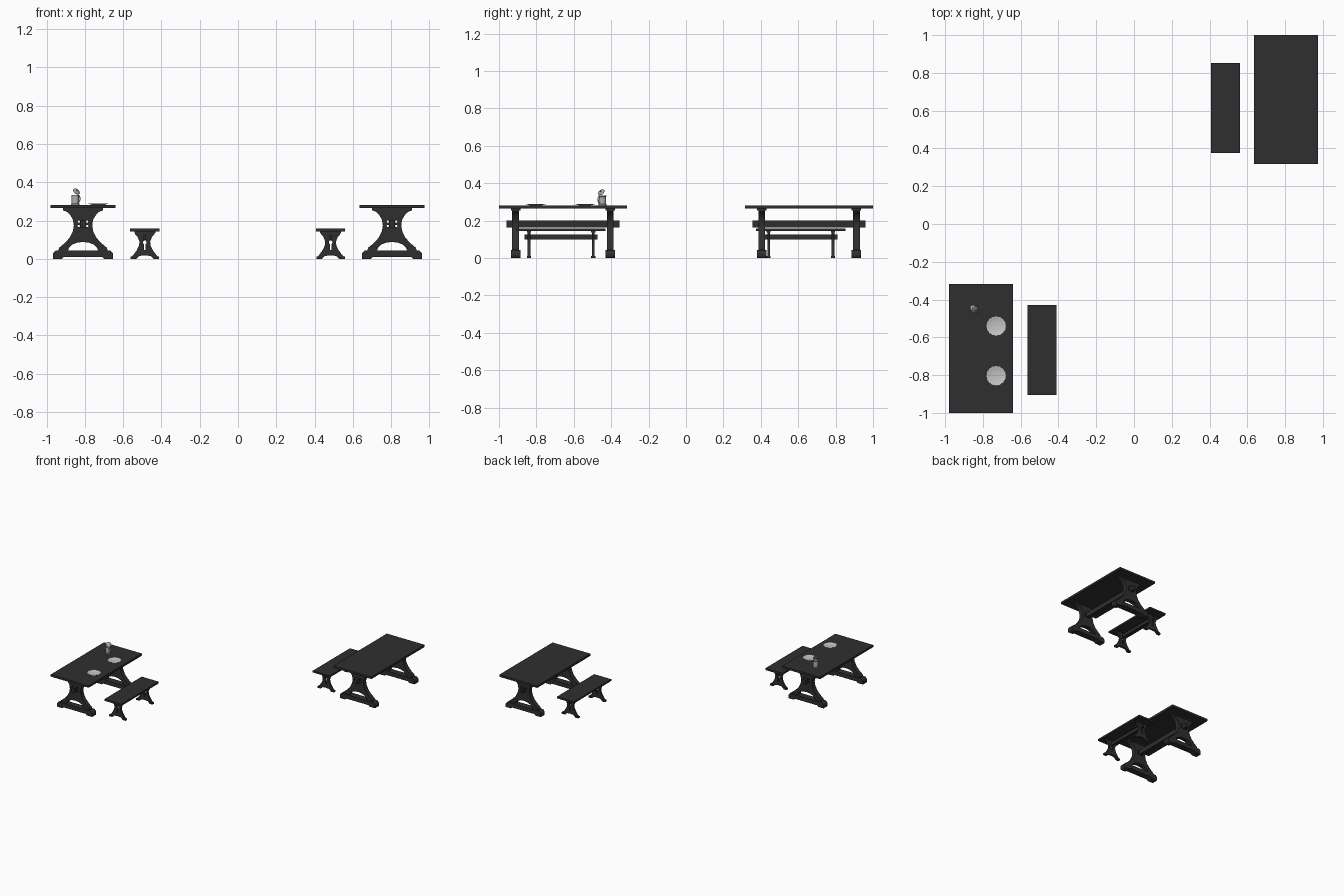
import bpy, bmesh, math
from mathutils import Matrix, Vector

cube = bpy.data.objects.get("Cube")
if cube:
    bpy.data.objects.remove(cube, do_unlink=True)


def material(name, rgb):
    m = bpy.data.materials.new(name)
    m.use_nodes = True
    m.diffuse_color = (*rgb, 1)
    m.node_tree.nodes["Principled BSDF"].inputs["Base Color"].default_value = (*rgb, 1)
    return m


WOOD = material("dark wood", (0.028, 0.028, 0.028))
CHINA = material("pale grey plate", (0.55, 0.55, 0.55))
PEWTER = material("grey pewter", (0.42, 0.42, 0.42))


def add(name, mesh, mat, matrix=Matrix(), smooth=False):
    mesh.materials.clear()
    mesh.materials.append(mat)
    ob = bpy.data.objects.new(name, mesh)
    bpy.context.collection.objects.link(ob)
    ob.matrix_world = matrix
    if smooth:
        bpy.ops.object.select_all(action="DESELECT")
        ob.select_set(True)
        bpy.context.view_layer.objects.active = ob
        bpy.ops.object.shade_smooth_by_angle(angle=math.radians(40))
    return ob


def box(name, centre, size, mat=WOOD):
    bm = bmesh.new()
    bmesh.ops.create_cube(bm, size=1)
    bmesh.ops.scale(bm, vec=size, verts=bm.verts)
    me = bpy.data.meshes.new(name)
    bm.to_mesh(me)
    bm.free()
    return add(name, me, mat, Matrix.Translation(centre))


def circle(x, z, r, n=12):
    return [(x + r * math.cos(math.tau * i / n), z + r * math.sin(math.tau * i / n)) for i in range(n)]


def mirrored(half):
    return half + [(-x, z) for x, z in reversed(half) if x > 0]


def board(name, outlines, thickness, centre):
    """Upright board in the xz plane; later outlines become holes."""
    cu = bpy.data.curves.new(name, "CURVE")
    cu.dimensions, cu.fill_mode, cu.extrude = "2D", "BOTH", thickness / 2
    for pts in outlines:
        sp = cu.splines.new("POLY")
        sp.points.add(len(pts) - 1)
        sp.use_cyclic_u = True
        for p, (x, z) in zip(sp.points, pts):
            p.co = (x, z, 0, 1)
    tmp = bpy.data.objects.new(name + "_curve", cu)
    bpy.context.collection.objects.link(tmp)
    bpy.context.view_layer.update()
    me = bpy.data.meshes.new_from_object(tmp.evaluated_get(bpy.context.evaluated_depsgraph_get()))
    bpy.data.objects.remove(tmp, do_unlink=True)
    return add(name, me, WOOD, Matrix.Translation(centre) @ Matrix.Rotation(math.pi / 2, 4, "X"))


def lathe(name, profile, mat, matrix, n=32, ripple=0.0, lobes=12):
    """Revolve (radius, z, ripple weight) points about z."""
    bm = bmesh.new()
    rings = []
    for r, z, w in profile:
        ring = []
        for i in range(n):
            a = math.tau * i / n
            rr = r * (1 + ripple * w * math.cos(lobes * a))
            ring.append(bm.verts.new((rr * math.cos(a), rr * math.sin(a), z)))
        rings.append(ring)
    for lo, hi in zip(rings, rings[1:]):
        for i in range(n):
            j = (i + 1) % n
            bm.faces.new((lo[i], lo[j], hi[j], hi[i]))
    bm.faces.new(list(reversed(rings[0])))
    bm.faces.new(rings[-1])
    me = bpy.data.meshes.new(name)
    bm.to_mesh(me)
    bm.free()
    return add(name, me, mat, matrix, True)


# Half outlines, running from the inner arch round to the top
TABLE_LEG = mirrored([(0, .088), (.03, .085), (.055, .075), (.072, .06), (.08, .04), (.13, .04),
                      (.125, .058), (.098, .08), (.07, .11), (.053, .145), (.048, .175), (.053, .205),
                      (.068, .23), (.085, .246), (.1, .252), (.1, .265)])
TABLE_FOOT = mirrored([(0, .01), (.1, .01), (.11, 0), (.157, 0), (.157, .028), (.144, .043), (0, .043)])
BENCH_LEG = mirrored([(0, .018), (.03, .015), (.045, 0), (.073, 0), (.073, .008), (.06, .02), (.042, .045),
                      (.03, .07), (.028, .09), (.038, .115), (.05, .128), (.055, .145)])
KEYHOLE = mirrored([(0, .046), (.004, .046), (.004, .076), (.009, .082), (.009, .09), (.004, .096), (0, .097)])


def table(tag, x, y):
    box(f"table_top_{tag}", (x, y, .273), (.34, .683, .017))
    box(f"table_stretcher_{tag}", (x, y, .182), (.024, .605, .036))
    holes = [circle(sx * .022, z, .006) for sx in (-1, 1) for z in (.172, .194)]
    for end, s in (("front", -1), ("back", 1)):
        ly = y + s * .253
        board(f"table_leg_{end}_{tag}", [TABLE_LEG] + holes, .036, (x, ly, 0))
        board(f"table_foot_{end}_{tag}", [TABLE_FOOT], .05, (x, ly, 0))
        box(f"table_cleat_{end}_{tag}", (x, ly, .259), (.21, .05, .012))


def bench(tag, x, y):
    box(f"bench_seat_{tag}", (x, y, .151), (.153, .477, .014))
    box(f"bench_stretcher_{tag}", (x, y, .112), (.014, .39, .026))
    for end, s in (("front", -1), ("back", 1)):
        ly = y + s * .172
        board(f"bench_leg_{end}_{tag}", [BENCH_LEG, KEYHOLE], .015, (x, ly, 0))
        box(f"bench_cleat_{end}_{tag}", (x, ly, .14), (.11, .022, .009))
        for side, sx in (("right", -1), ("left", 1)):
            box(f"bench_foot_{end}_{side}_{tag}", (x + sx * .06, ly, .006), (.028, .022, .012))


table("a", -.81, -.658)
table("b", .805, .658)
bench("a", -.487, -.668)
bench("b", .484, .614)

# Scalloped plates
PLATE = [(.03, 0, 0), (.05, .006, 1), (.051, .008, 1), (.034, .004, 0), (.03, .003, 0)]
for tag, y in (("front", -.803), ("back", -.54)):
    lathe(f"plate_{tag}", PLATE, CHINA, Matrix.Translation((-.73, y, .2815)), 96, .025, 16)

# Tankard with an open lid hinged on the handle side
place = Matrix.Translation((-.85, -.447, .2815)) @ Matrix.Rotation(math.radians(-45), 4, "Z")
MUG = [(.022, 0, 0), (.022, .005, 0), (.02, .007, 0), (.019, .046, 0), (.021, .048, 0), (.021, .053, 0),
       (.018, .053, 0), (.017, .008, 0)]
lathe("tankard_body", MUG, PEWTER, place, 24)
LID = [(.02, 0, 0), (.02, .003, 0), (.012, .007, 0), (.004, .008, 0), (.005, .012, 0), (.002, .014, 0)]
lid = (place @ Matrix.Translation((.02, 0, .054)) @ Matrix.Rotation(math.radians(50), 4, "Y")
       @ Matrix.Translation((-.02, 0, 0)))
lathe("tankard_lid", LID, PEWTER, lid, 24)

cu = bpy.data.curves.new("tankard_handle", "CURVE")
cu.dimensions, cu.bevel_depth, cu.bevel_resolution, cu.use_fill_caps = "3D", .0025, 2, True
path = [(.018, .048), (.028, .047), (.034, .038), (.033, .024), (.027, .014), (.018, .011)]
sp = cu.splines.new("POLY")
sp.points.add(len(path) - 1)
for p, (x, z) in zip(sp.points, path):
    p.co = (x, 0, z, 1)
cu.materials.append(PEWTER)
handle = bpy.data.objects.new("tankard_handle", cu)
bpy.context.collection.objects.link(handle)
handle.matrix_world = place
